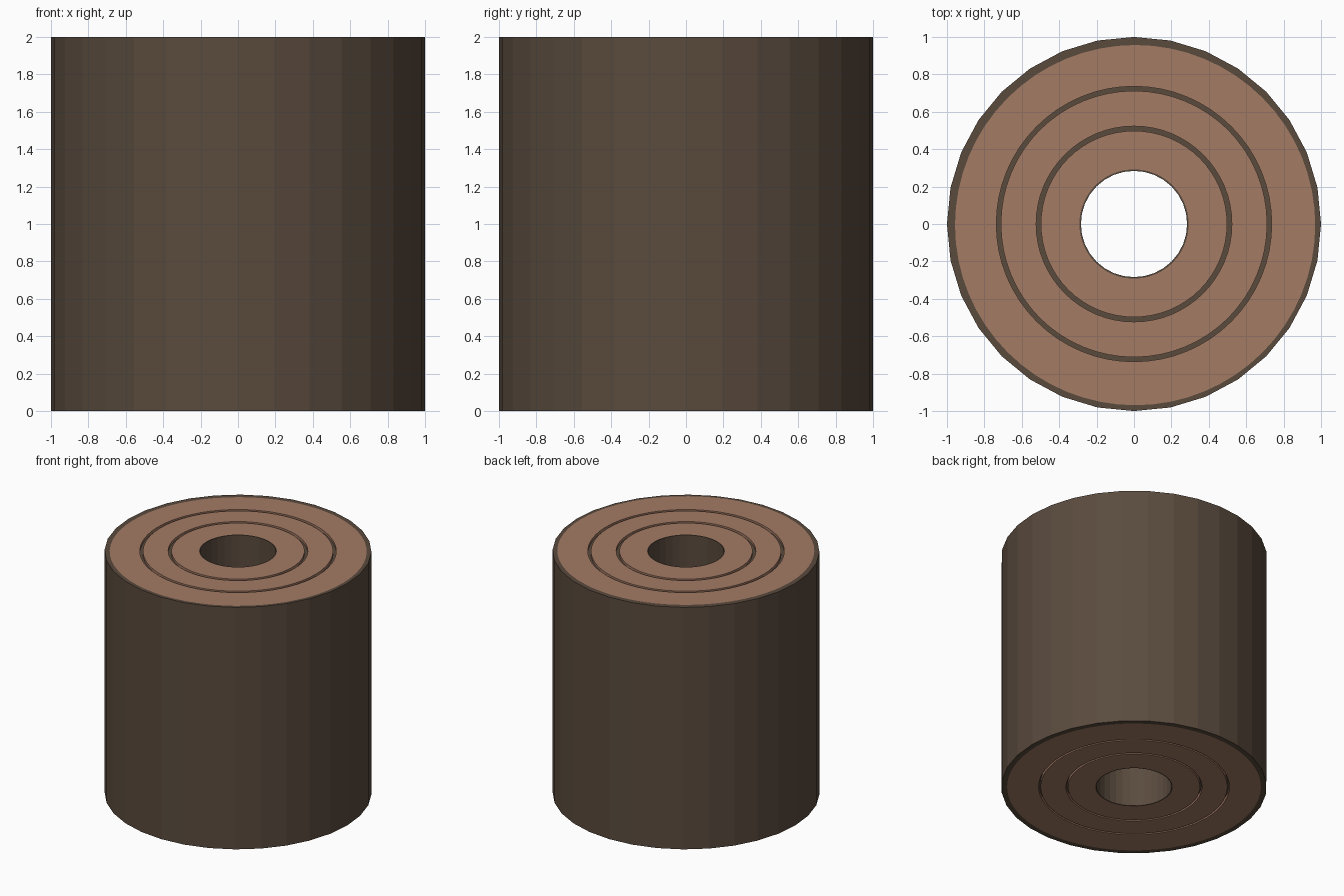
import bpy, bmesh, math

if "Cube" in bpy.data.objects:
    bpy.data.objects.remove(bpy.data.objects["Cube"])

SEG = 64


def material(name, rgb):
    m = bpy.data.materials.new(name)
    m.diffuse_color = (*rgb, 1)
    m.use_nodes = True
    m.node_tree.nodes["Principled BSDF"].inputs["Base Color"].default_value = m.diffuse_color
    return m


bark = material("dark bark", (0.102, 0.070, 0.048))
wood = material("cut wood", (0.371, 0.198, 0.130))
B, W = 0, 1


def ring(bm, r, z, faceted=False, shift=0.0):
    """Circle of vertices; faceted ones form a 32-sided outline."""
    verts = []
    for i in range(SEG):
        a = 2 * math.pi * i / SEG
        k = r * (math.cos(2 * math.pi / SEG) if faceted and i % 2 else 1)
        verts.append(bm.verts.new((k * math.cos(a) + shift, k * math.sin(a) - shift, z)))
    return verts


def end_profile(z, inward, rim, grooves, depth, shift):
    """Cut end from outside to hole: (radius, z, faceted, shift, material of strip leading here)."""
    rows = [(1.0, z, True, 0, B), (rim, z, False, shift, B)]
    for outer, inner in grooves:
        floor = z + inward * depth
        rows += [(outer, z, False, 0, W), (outer, floor, False, 0, W),
                 (inner, floor, False, 0, B), (inner, z, False, 0, W)]
    rows += [(0.292, z, False, 0, W), (0.284, z, True, 0, B)]
    return rows


# Upper cut end, then lower cut end walked back from the hole to the outside
top = end_profile(2.0, -1, 0.963, [(0.736, 0.712), (0.523, 0.498)], 0.0225, 0.006)
low = end_profile(0.0, 1, 0.956, [(0.718, 0.704), (0.512, 0.498)], 0.03, 0.0)

bm = bmesh.new()
top_rings = [ring(bm, *row[:4]) for row in top]
low_rings = [ring(bm, *row[:4]) for row in low]


def bridge(a, b, mat):
    for i in range(SEG):
        j = (i + 1) % SEG
        bm.faces.new((a[i], a[j], b[j], b[i])).material_index = mat


for rows, rings in ((top, top_rings), (low, low_rings)):
    for k in range(1, len(rows)):
        bridge(rings[k - 1], rings[k], rows[k][4])

# Bark side and hollow centre
bridge(low_rings[0], top_rings[0], B)
bridge(low_rings[-1], top_rings[-1], B)
bmesh.ops.recalc_face_normals(bm, faces=bm.faces)

mesh = bpy.data.meshes.new("hollow_log")
bm.to_mesh(mesh)
bm.free()
mesh.materials.append(bark)
mesh.materials.append(wood)
log = bpy.data.objects.new("hollow_log", mesh)
bpy.context.collection.objects.link(log)
